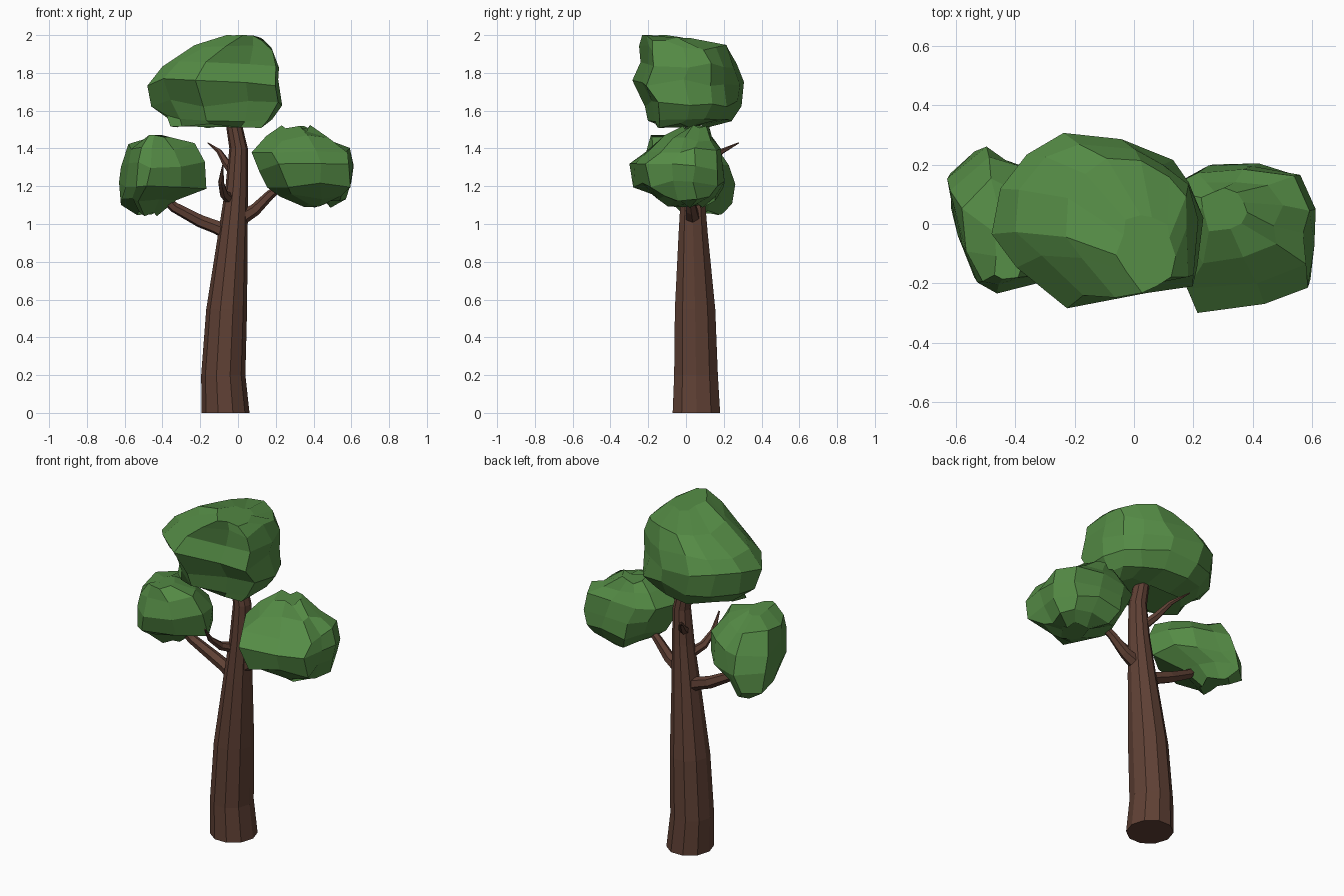
import bpy, bmesh, random
from math import cos, sin, tau
from mathutils import Vector

random.seed(4)


def material(name, rgb):
    m = bpy.data.materials.new(name)
    m.diffuse_color = (*rgb, 1)
    return m


bark = material("bark", (0.115, 0.052, 0.035))
leaf = material("leaf", (0.09, 0.26, 0.06))


def loft(name, rings, mat):
    """Skin a stack of equal-sized rings and close both ends."""
    bm = bmesh.new()
    vs = [[bm.verts.new(p) for p in r] for r in rings]
    n = len(vs[0])
    for a, b in zip(vs, vs[1:]):
        for i in range(n):
            j = (i + 1) % n
            bm.faces.new((a[i], a[j], b[j], b[i]))
    bm.faces.new(vs[0][::-1])
    bm.faces.new(vs[-1])
    bmesh.ops.recalc_face_normals(bm, faces=bm.faces)
    me = bpy.data.meshes.new(name)
    bm.to_mesh(me)
    bm.free()
    me.materials.append(mat)
    ob = bpy.data.objects.new(name, me)
    bpy.context.collection.objects.link(ob)
    return ob


def branch(name, path, sides=6):
    """Tapered tube along (x, y, z, radius) points."""
    pts = [Vector(p[:3]) for p in path]
    rings = []
    for i, p in enumerate(pts):
        d = (pts[min(i + 1, len(pts) - 1)] - pts[max(i - 1, 0)]).normalized()
        u = d.cross(Vector((0.3, 0.3, 1))).normalized()
        v = d.cross(u)
        rings.append([p + (u * cos(tau * k / sides) + v * sin(tau * k / sides)) * path[i][3]
                      for k in range(sides)])
    loft(name, rings, bark)


def foliage(name, outline, levels, jitter=0.014):
    """Faceted clump: plan outline fitted to (z, x0, x1, y0, y1) at each level."""
    xs, ys = zip(*outline)
    rings = []
    for z, x0, x1, y0, y1 in levels:
        ring = []
        for x, y in outline:
            fx = (x - min(xs)) / (max(xs) - min(xs))
            fy = (y - min(ys)) / (max(ys) - min(ys))
            j = [random.uniform(-jitter, jitter) for _ in range(3)]
            ring.append((x0 + fx * (x1 - x0) + j[0], y0 + fy * (y1 - y0) + j[1],
                         min(z + 1.4 * j[2], 2.0)))
        rings.append(ring)
    loft(name, rings, leaf)


# Trunk: (z, x, y, radius)
trunk = [(0, -0.066, 0.055, 0.127), (0.2, -0.078, 0.053, 0.117), (0.55, -0.06, 0.048, 0.108),
         (0.95, -0.027, 0.038, 0.078), (1.2, -0.006, 0.035, 0.06), (1.4, 0.003, 0.035, 0.049),
         (1.54, -0.024, 0.035, 0.042), (1.62, -0.045, 0.035, 0.038)]
loft("trunk", [[(x + r * cos(tau * k / 10), y + 1.04 * r * sin(tau * k / 10), z)
                for k in range(10)] for z, x, y, r in trunk], bark)

# Branches
branch("left_branch", [(-0.04, 0.035, 0.95, 0.045), (-0.12, 0.05, 0.985, 0.036),
                       (-0.2, 0.06, 1.015, 0.034), (-0.34, 0.05, 1.09, 0.028),
                       (-0.43, 0.03, 1.18, 0.018)])
branch("right_branch", [(0.01, 0.035, 1.03, 0.042), (0.09, 0.03, 1.075, 0.032),
                        (0.17, 0.02, 1.155, 0.025), (0.28, 0.0, 1.24, 0.016)])
branch("front_twig", [(-0.04, 0.02, 1.13, 0.03), (-0.075, -0.06, 1.16, 0.024),
                      (-0.09, -0.13, 1.22, 0.016), (-0.08, -0.2, 1.31, 0.004)])
branch("back_twig", [(-0.02, 0.04, 1.27, 0.028), (-0.06, 0.12, 1.32, 0.022),
                     (-0.1, 0.19, 1.385, 0.014), (-0.16, 0.28, 1.43, 0.003)])

# Foliage clumps
foliage("top_foliage",
        [(-0.49, -0.02), (-0.4, -0.14), (-0.22, -0.29), (0.04, -0.25), (0.2, -0.21), (0.21, 0),
         (0.17, 0.14), (0.1, 0.22), (-0.04, 0.29), (-0.23, 0.31), (-0.38, 0.25), (-0.46, 0.12)],
        [(1.52, -0.35, 0.14, -0.17, 0.1), (1.56, -0.39, 0.18, -0.2, 0.23),
         (1.64, -0.45, 0.225, -0.23, 0.3), (1.75, -0.485, 0.215, -0.285, 0.295),
         (1.845, -0.4, 0.205, -0.245, 0.265), (1.935, -0.24, 0.19, -0.24, 0.22),
         (1.985, -0.05, 0.13, -0.22, 0.03)])
foliage("left_foliage",
        [(-0.63, 0.15), (-0.61, -0.05), (-0.55, -0.2), (-0.47, -0.24), (-0.3, -0.18),
         (-0.17, -0.06), (-0.2, 0.06), (-0.31, 0.17), (-0.42, 0.23), (-0.51, 0.26)],
        [(1.055, -0.54, -0.42, 0.0, 0.21), (1.12, -0.615, -0.34, -0.09, 0.25),
         (1.2, -0.625, -0.18, -0.21, 0.25), (1.31, -0.61, -0.165, -0.235, 0.22),
         (1.41, -0.58, -0.24, -0.215, 0.14), (1.455, -0.48, -0.36, -0.19, 0.0)])
foliage("right_foliage",
        [(0.12, -0.05), (0.22, -0.3), (0.44, -0.27), (0.6, -0.21), (0.6, -0.08), (0.63, 0.04),
         (0.56, 0.16), (0.41, 0.21), (0.25, 0.2), (0.15, 0.13)],
        [(1.105, 0.34, 0.48, -0.1, 0.08), (1.14, 0.23, 0.56, -0.18, 0.16),
         (1.21, 0.165, 0.61, -0.27, 0.2), (1.3, 0.12, 0.625, -0.295, 0.205),
         (1.39, 0.085, 0.605, -0.22, 0.19), (1.455, 0.16, 0.5, -0.13, 0.15),
         (1.505, 0.23, 0.38, -0.02, 0.11)])
